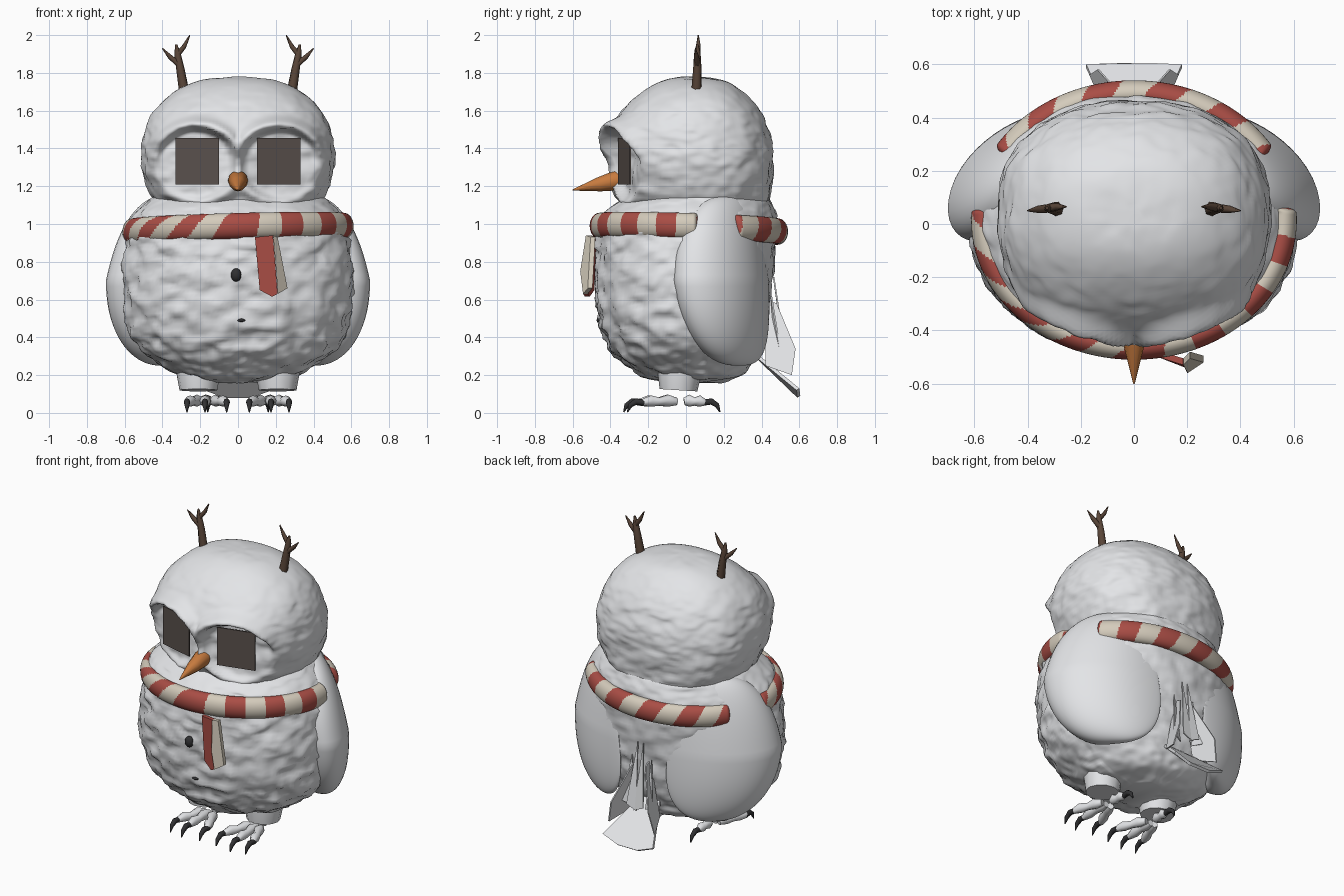
import bpy, bmesh, math
from math import sin, cos, pi, exp, hypot, radians
from mathutils import Vector, Matrix, noise

cube = bpy.data.objects.get("Cube")
if cube:
    bpy.data.objects.remove(cube, do_unlink=True)


def material(name, r, g, b):
    m = bpy.data.materials.new(name)
    m.use_nodes = True
    m.diffuse_color = (r, g, b, 1)
    bsdf = next(n for n in m.node_tree.nodes if n.type == 'BSDF_PRINCIPLED')
    bsdf.inputs["Base Color"].default_value = (r, g, b, 1)
    bsdf.inputs["Roughness"].default_value = 0.8
    return m


WHITE = material("snow white", .78, .79, .81)
RED = material("scarf red", .4, .075, .06)
CREAM = material("scarf cream", .66, .6, .5)
ORANGE = material("carrot orange", .58, .2, .05)
BARK = material("bark brown", .1, .06, .04)
EYE = material("eye brown", .1, .08, .072)
BLACK = material("claw black", .03, .03, .032)


def finish(name, bm, mats, smooth=True):
    bmesh.ops.recalc_face_normals(bm, faces=bm.faces)
    me = bpy.data.meshes.new(name)
    bm.to_mesh(me)
    bm.free()
    for m in mats:
        me.materials.append(m)
    for p in me.polygons:
        p.use_smooth = smooth
    ob = bpy.data.objects.new(name, me)
    bpy.context.collection.objects.link(ob)
    return ob


def ramp(x, lo, hi):
    t = min(1, max(0, (x - lo) / (hi - lo)))
    return t * t * (3 - 2 * t)


def skin_rings(bm, rings):
    """Bridge closed rings of vertices with quads."""
    n = len(rings[0])
    for a, b in zip(rings, rings[1:]):
        for i in range(n):
            j = (i + 1) % n
            bm.faces.new((a[i], a[j], b[j], b[i]))


def catmull(a, b, c, d, t):
    return b + (c - a) * (t / 2) + (2 * a - 5 * b + 4 * c - d) * (t * t / 2) \
        + (3 * (b - c) + d - a) * (t ** 3 / 2)


def plumage(name, profile, power, amount, shape=None, segs=160, steps=10):
    """Loft rows of (height, half width, front, back), ruffled with noise."""
    rows = [Vector(p) for p in profile]
    rows = [rows[0]] + rows + [rows[-1]]
    sections = []
    for k in range(len(rows) - 3):
        sections += [catmull(*rows[k:k + 4], s / steps) for s in range(steps)]
    sections.append(rows[-1])
    bm = bmesh.new()
    rings = []
    for z, w, front, back in sections:
        ring = []
        for i in range(segs):
            a = 2 * pi * i / segs
            c, s = cos(a), sin(a)
            r = (abs(c) ** power + abs(s) ** power) ** (-1 / power)
            mid, half = (front + back) / 2, (back - front) / 2
            p = Vector((w * r * c, mid + half * r * s, z))
            if shape:
                p = shape(p)
            q = Vector((p.x * 8, p.y * 8, p.z * 13))
            ruffle = noise.noise(q) + .6 * noise.noise(q * 2.3)
            ring.append(bm.verts.new(p + Vector((c, s, -.4)) * ruffle * amount(p)))
        rings.append(ring)
    skin_rings(bm, rings)
    bm.faces.new(rings[0])
    bm.faces.new(rings[-1])
    return finish(name, bm, [WHITE])


def tube(name, points, mat, sides=2):
    """Tapered tube through (x, y, z, radius) points."""
    cu = bpy.data.curves.new(name, 'CURVE')
    cu.dimensions = '3D'
    cu.bevel_depth = 1
    cu.bevel_resolution = sides
    cu.use_fill_caps = True
    sp = cu.splines.new('POLY')
    sp.points.add(len(points) - 1)
    for pt, (x, y, z, r) in zip(sp.points, points):
        pt.co = (x, y, z, 1)
        pt.radius = r
    tmp = bpy.data.objects.new(name, cu)
    bpy.context.collection.objects.link(tmp)
    me = bpy.data.meshes.new_from_object(
        tmp.evaluated_get(bpy.context.evaluated_depsgraph_get()))
    bpy.data.objects.remove(tmp, do_unlink=True)
    bm = bmesh.new()
    bm.from_mesh(me)
    bpy.data.meshes.remove(me)
    return finish(name, bm, [mat])


def plate(name, points, depth, mat):
    """Polygon thickened along a depth vector."""
    bm = bmesh.new()
    face = bm.faces.new([bm.verts.new(p) for p in points])
    extra = bmesh.ops.extrude_face_region(bm, geom=[face])["geom"]
    moved = [g for g in extra if isinstance(g, bmesh.types.BMVert)]
    bmesh.ops.translate(bm, verts=moved, vec=depth)
    return finish(name, bm, [mat], smooth=False)


def button(name, place, radii):
    bm = bmesh.new()
    bmesh.ops.create_uvsphere(bm, u_segments=24, v_segments=16, radius=1)
    bm.transform(Matrix.Translation(place) @ Matrix.Diagonal((*radii, 1)))
    finish(name, bm, [BLACK])


def wing(name, s):
    """Rounded pad wrapped around the flank, thickest at its front edge."""
    bm = bmesh.new()
    bmesh.ops.create_uvsphere(bm, u_segments=64, v_segments=48, radius=1)
    for v in bm.verts:
        along, out, up = v.co / sum(abs(c) ** 2.5 for c in v.co) ** (1 / 2.5)
        a = radians(31 + 40 * along + 8 * max(0, -up))
        r = out * (.115 - .1 * along)
        lean = .1 * up if up > 0 else .04 * up * up
        v.co = (s * (.55 + r - lean) * cos(a), .01 + (.45 + r - lean / 2) * sin(a), .7 + .45 * up)
    finish(name, bm, [WHITE])


# Body
plumage("body", [
    (.16, .1, -.1, .18), (.2, .3, -.23, .3), (.3, .48, -.37, .36),
    (.45, .575, -.45, .42), (.65, .61, -.48, .45), (.85, .6, -.48, .47),
    (1, .57, -.465, .48), (1.08, .52, -.41, .465), (1.16, .42, -.28, .41),
    (1.22, .2, -.1, .2)], 2.1, lambda p: .022 if p.y < .1 else .014)


# Head with sunken eye discs inside a raised brow and cheek rim
def eye_plane(x):
    return -.385 + .26 * abs(x)


def face(p):
    if p.y > -.1:
        return p
    r = hypot((abs(p.x) - .22) / .21, (p.z - 1.32) / .19)
    ridge = exp(-((r - 1.12) / .16) ** 2)
    p.y -= ridge * (.035 + .025 * ramp(p.z, 1.3, 1.45))
    p.y += ramp(1.05 - r, 0, .2) * max(0, eye_plane(p.x) + .035 - p.y)
    return p


plumage("head", [
    (1.03, .25, -.15, .3), (1.07, .38, -.28, .42), (1.15, .46, -.345, .45),
    (1.3, .51, -.38, .46), (1.4, .51, -.4, .46), (1.5, .49, -.4, .435),
    (1.6, .44, -.34, .39), (1.7, .335, -.23, .3), (1.76, .2, -.12, .2),
    (1.78, .03, -.01, .06)], 2.3, lambda p: .012, face)

# Carrot beak
tube("beak", [(0, -.33, 1.235, .04), (0, -.37, 1.23, .053),
              (0, -.46, 1.21, .038), (0, -.6, 1.18, .003)], ORANGE, 4)

# Buttons
button("upper_button", (-.01, -.485, .73), (.028, .025, .035))
button("lower_button", (.015, -.455, .49), (.025, .02, .01))

for s, side in ((1, "left"), (-1, "right")):
    # Eyes
    plate(side + "_eye", [(s * x, eye_plane(x), z) for x, z in
          ((.1, 1.21), (.33, 1.21), (.33, 1.455), (.1, 1.455))], (0, .008, 0), EYE)

    # Twig antlers
    twigs = {
        "trunk": [(.285, .055, 1.7, .028), (.305, .06, 1.82, .023),
                  (.32, .06, 1.9, .018), (.327, .06, 1.95, .006)],
        "outer_twig": [(.308, .06, 1.84, .017), (.36, .055, 1.885, .014), (.4, .05, 1.93, .003)],
        "inner_twig": [(.318, .06, 1.9, .016), (.285, .065, 1.94, .013), (.255, .065, 2, .003)]}
    for part, path in twigs.items():
        tube(f"{side}_{part}", [(s * x, y, z, r) for x, y, z, r in path], BARK, 1)

    wing(side + "_wing", s)

    # Leg stump
    tube(side + "_leg", [(s * .2, -.02, .35, .13), (s * .21, -.035, .2, .115),
                         (s * .21, -.04, .12, .1)], WHITE, 4)

    # Toes in two joints each, ending in hooked claws
    for toe, tip, end, heel in (("inner", .06, -.23, -.05), ("middle", .175, -.25, -.05),
                                ("outer", .27, -.23, -.05), ("back", .16, .1, -.01)):
        d = 1 if end > 0 else -1
        root = .17 + (tip - .17) * .3
        mid, my = (root + tip) / 2, (heel + end) / 2
        tube(f"{side}_{toe}_toe", [
            (s * root, heel, .06, .02), (s * (root + mid) / 2, (heel + my) / 2, .065, .032),
            (s * mid, my, .06, .022), (s * (mid + tip) / 2, (my + end) / 2, .063, .03),
            (s * tip, end, .055, .018)], WHITE)
        tube(f"{side}_{toe}_claw", [
            (s * tip, end - d * .01, .055, .017), (s * tip, end + d * .035, .06, .017),
            (s * tip, end + d * .065, .04, .013), (s * tip, end + d * .08, .004, .003)], BLACK)

# Striped scarf ring, tucked in under both wings
bm = bmesh.new()
around, tube_sides, pairs = 480, 32, 15
rings = []
for i in range(around):
    a = 2 * pi * i / around
    flank = math.degrees(math.atan2(sin(a), abs(cos(a))))
    tuck = .11 * ramp(flank, 3, 10) * ramp(-flank, -33, -25)
    ring = []
    for j in range(tube_sides):
        b = 2 * pi * j / tube_sides
        out = .05 * cos(b) - tuck
        ring.append(bm.verts.new(((.562 + out) * cos(a), .015 + (.475 + out) * sin(a),
                                  .975 + .015 * cos(a) - .015 * sin(a) + .068 * sin(b))))
    rings.append(ring)
skin_rings(bm, rings + rings[:1])
# Stripes lean most on the right front and stand upright on the left front
for k, f in enumerate(bm.faces):
    turn, across = k // tube_sides / around, (k % tube_sides + .5) / tube_sides
    across -= across > .5
    a = 2 * pi * turn
    lean = 1 - cos(a + pi / 4) + 3 * max(0, -cos(a - pi / 4)) ** 4
    shift = 5 / 3 + .65 * ramp(a, .1, .4) * ramp(-a, -4.8, -4.55)
    f.material_index = math.floor(turn * pairs * 2 - lean * across + shift) % 2
finish("scarf", bm, [RED, CREAM])

# Hanging scarf end, folded into a red front and a cream edge
plate("scarf_end_front", [(.09, -.5, .93), (.185, -.53, .94), (.2, -.56, .75),
                          (.21, -.545, .63), (.18, -.535, .615), (.115, -.51, .65)],
      (0, .025, 0), RED)
plate("scarf_end_edge", [(.186, -.53, .94), (.21, -.505, .93), (.262, -.52, .66),
                         (.211, -.545, .63), (.202, -.56, .75)], (0, .025, 0), CREAM)

# Tail: a spreading lower feather, upright side vanes and loose coverts
plate("lower_tail_feather", [(-.06, .34, .32), (.06, .34, .32), (.18, .585, .12),
                             (.07, .59, .08), (-.07, .59, .08), (-.18, .585, .12)],
      (0, .015, .01), WHITE)
for s, side in ((1, "left"), (-1, "right")):
    plate(side + "_tail_vane", [(s * .03, .42, .6), (s * .04, .48, .58), (s * .13, .58, .34),
                                (s * .16, .56, .2), (s * .1, .42, .25)],
          (s * .008, 0, 0), WHITE)
    for i, (x, top) in enumerate(((.02, .72), (.07, .62))):
        plate(f"{side}_covert_{i}", [(s * (x - .03), .54 - x, .3), (s * x, .465 - x / 4, top),
                                     (s * (x + .04), .53 - x / 2, .33)], (0, .008, 0), WHITE)
